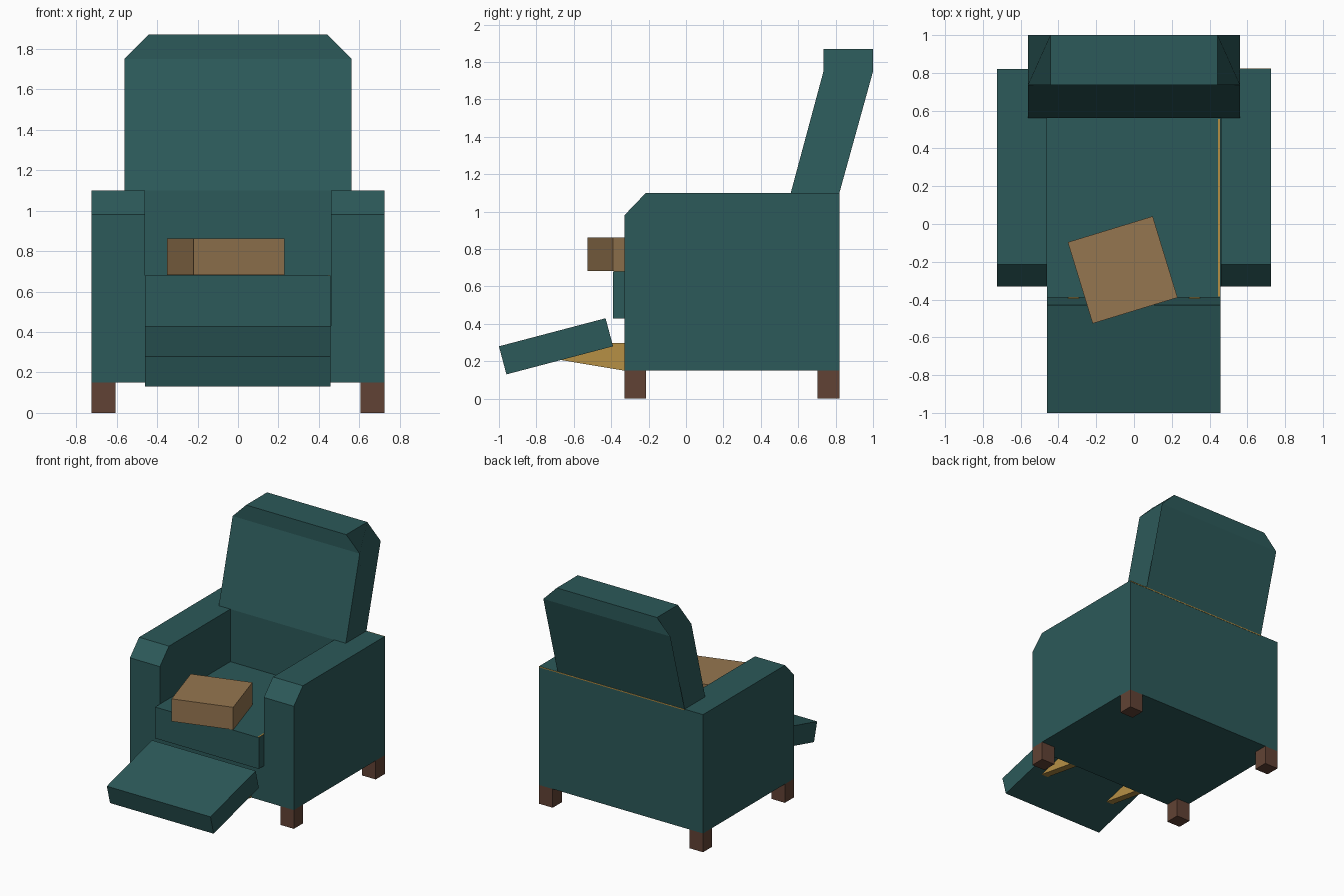
import bpy, bmesh, math
from mathutils import Matrix

if "Cube" in bpy.data.objects:
    bpy.data.objects.remove(bpy.data.objects["Cube"])


def material(name, rgb):
    m = bpy.data.materials.new(name)
    m.diffuse_color = (*rgb, 1)
    m.use_nodes = True
    m.node_tree.nodes["Principled BSDF"].inputs["Base Color"].default_value = m.diffuse_color
    return m


TEAL = material("teal_fabric", (0.025, 0.10, 0.10))
WOOD = material("dark_wood", (0.12, 0.055, 0.035))
BRASS = material("brass", (0.47, 0.28, 0.06))
CARD = material("cardboard", (0.30, 0.18, 0.08))


def finish(name, bm, mat):
    bmesh.ops.recalc_face_normals(bm, faces=bm.faces)
    me = bpy.data.meshes.new(name)
    bm.to_mesh(me)
    bm.free()
    ob = bpy.data.objects.new(name, me)
    bpy.context.collection.objects.link(ob)
    if mat:
        me.materials.append(mat)
    return ob


def prism(name, profile, x0, x1, mat):
    """Side profile of (y, z) points extruded across x."""
    bm = bmesh.new()
    face = bm.faces.new([bm.verts.new((x0, y, z)) for y, z in profile])
    ext = bmesh.ops.extrude_face_region(bm, geom=[face])["geom"]
    verts = [v for v in ext if isinstance(v, bmesh.types.BMVert)]
    bmesh.ops.translate(bm, verts=verts, vec=(x1 - x0, 0, 0))
    return finish(name, bm, mat)


def box(name, x0, x1, y0, y1, z0, z1, mat):
    return prism(name, [(y0, z0), (y1, z0), (y1, z1), (y0, z1)], x0, x1, mat)


# Body with arms: full-width side profile with the seat well cut out
body = prism("body_and_arms", [(-0.33, 0.15), (0.82, 0.15), (0.82, 1.10),
                               (-0.215, 1.10), (-0.33, 0.98)], -0.725, 0.725, TEAL)
cutter = box("seat_well_cutter", -0.46, 0.46, -0.6, 0.56, 0.43, 1.3, None)
cutter.hide_render = True
mod = body.modifiers.new("seat_well", 'BOOLEAN')
mod.operation = 'DIFFERENCE'
mod.solver = 'EXACT'
mod.object = cutter
bpy.context.view_layer.objects.active = body
bpy.ops.object.modifier_apply(modifier=mod.name)
bpy.data.objects.remove(cutter)

# Seat cushion
box("seat", -0.46, 0.457, -0.39, 0.56, 0.43, 0.68, TEAL)

# Reclined backrest with clipped top corners
back = prism("backrest", [(0.56, 1.10), (0.82, 1.10), (1.0, 1.75), (1.0, 1.87),
                          (0.735, 1.87), (0.735, 1.75)], -0.562, 0.562, TEAL)
for v in back.data.vertices:
    if v.co.z > 1.8:
        v.co.x = math.copysign(0.443, v.co.x)

# Raised footrest and its two brackets
prism("footrest", [(-0.43, 0.43), (-0.39, 0.28), (-0.96, 0.13), (-1.0, 0.28)],
      -0.46, 0.457, TEAL)
for s in (-1, 1):
    prism("footrest_bracket", [(-0.33, 0.15), (-0.33, 0.297), (-0.395, 0.297),
                               (-0.67, 0.207)], s * 0.32 - 0.03, s * 0.32 + 0.03, BRASS)

# Legs
for x in (-0.665, 0.665):
    for y in (-0.272, 0.762):
        box("leg", x - 0.06, x + 0.06, y - 0.058, y + 0.058, 0, 0.15, WOOD)

# Thin piping beside the seat and along the back edge
box("seat_piping", 0.445, 0.456, -0.385, 0.555, 0.67, 0.683, BRASS)
box("back_piping", -0.56, 0.725, 0.815, 0.822, 1.092, 1.10, BRASS)

# Parcel lying askew on the seat
parcel = box("parcel", -0.235, 0.235, -0.225, 0.225, 0, 0.18, CARD)
parcel.matrix_world = Matrix.Translation((-0.06, -0.243, 0.682)) @ Matrix.Rotation(math.radians(17), 4, 'Z')
